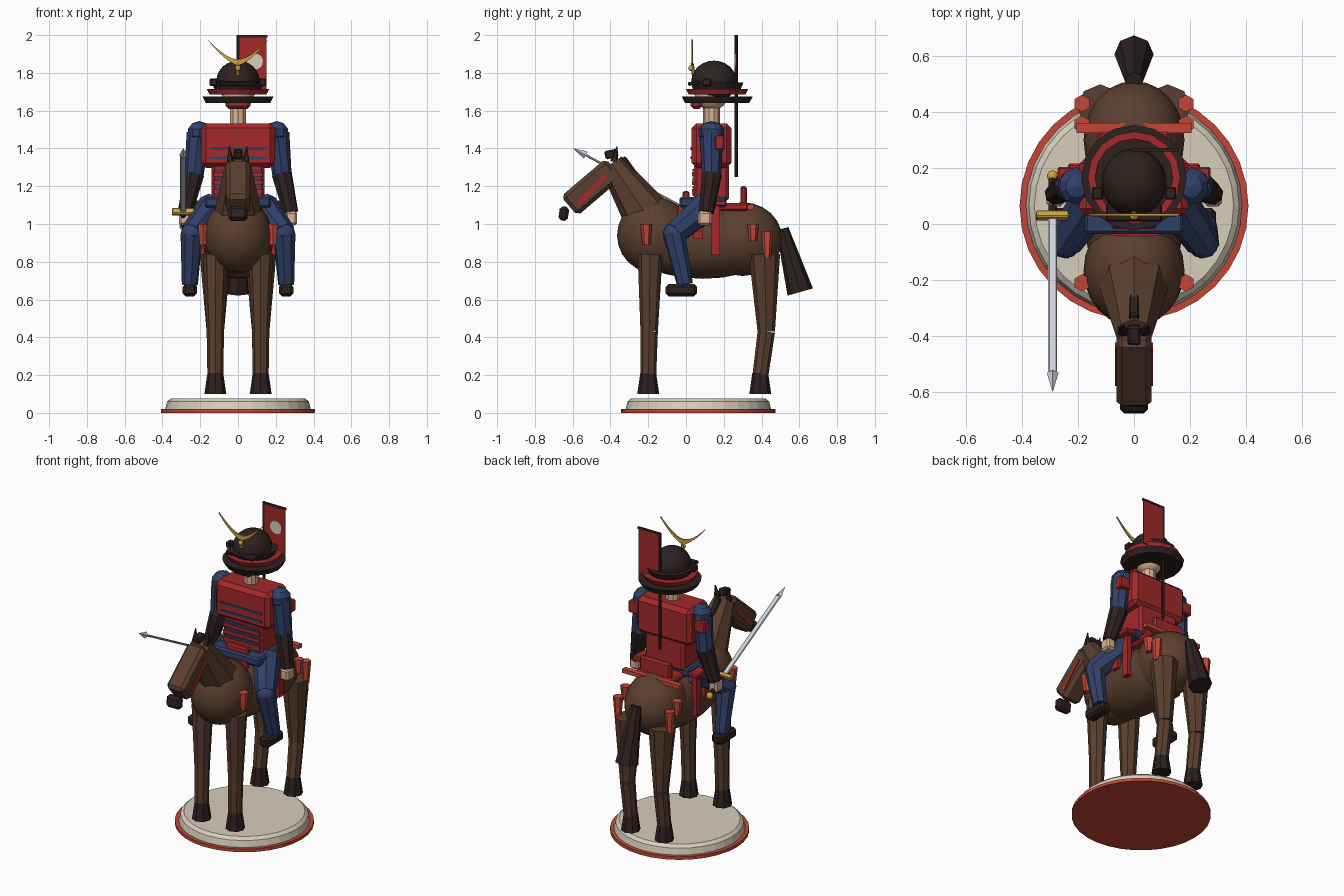
import bpy, bmesh, math
from mathutils import Vector, Matrix

if "Cube" in bpy.data.objects:
    bpy.data.objects.remove(bpy.data.objects["Cube"])


def material(name, *rgb):
    m = bpy.data.materials.new(name)
    m.use_nodes = True
    m.diffuse_color = (*rgb, 1)
    m.node_tree.nodes["Principled BSDF"].inputs["Base Color"].default_value = (*rgb, 1)
    return m


COAT = material("chestnut coat", .105, .05, .028)
DARK = material("dark lacquer", .026, .015, .014)
RED = material("armour red", .37, .022, .022)
CORD = material("orange red", .55, .062, .036)
BLUE = material("indigo cloth", .03, .052, .14)
SKIN = material("skin", .7, .45, .29)
GOLD = material("gold", .6, .36, .05)
STEEL = material("steel", .62, .65, .7)
CREAM = material("cream", .68, .62, .5)


def finish(name, bm, mat, matrix=None, smooth=False):
    if matrix is not None:
        bm.transform(matrix)
    bmesh.ops.recalc_face_normals(bm, faces=bm.faces)
    mesh = bpy.data.meshes.new(name)
    bm.to_mesh(mesh)
    bm.free()
    mesh.materials.append(mat)
    for p in mesh.polygons:
        p.use_smooth = smooth
    obj = bpy.data.objects.new(name, mesh)
    bpy.context.collection.objects.link(obj)
    return obj


def tube(name, a, b, r0, r1, mat, sides=8):
    a, b = Vector(a), Vector(b)
    axis = b - a
    bm = bmesh.new()
    bmesh.ops.create_cone(bm, cap_ends=True, segments=sides, radius1=r0, radius2=r1, depth=axis.length)
    turn = axis.to_track_quat('Z', 'Y').to_matrix().to_4x4()
    return finish(name, bm, mat, Matrix.Translation((a + b) / 2) @ turn)


def box(name, centre, size, mat, bevel=0, tilt=0):
    bm = bmesh.new()
    bmesh.ops.create_cube(bm, size=1)
    bm.transform(Matrix.Diagonal((*size, 1)))
    if bevel:
        bmesh.ops.bevel(bm, geom=bm.edges[:], offset=bevel, segments=1, affect='EDGES')
    return finish(name, bm, mat, Matrix.Translation(centre) @ Matrix.Rotation(tilt, 4, 'X'))


def ball(name, centre, radii, mat, detail=24, smooth=True):
    bm = bmesh.new()
    bmesh.ops.create_uvsphere(bm, u_segments=detail, v_segments=detail // 2, radius=1)
    return finish(name, bm, mat, Matrix.Translation(centre) @ Matrix.Diagonal((*radii, 1)), smooth)


# Display base
MID = .065
tube("base_rim", (0, MID, 0), (0, MID, .02), .408, .408, CORD, 32)
tube("base_side", (0, MID, .02), (0, MID, .06), .385, .375, CREAM, 32)
tube("base_top", (0, MID, .06), (0, MID, .077), .375, .355, CREAM, 32)

# Horse body, neck and head
ball("horse_chest", (0, -.165, .94), (.18, .2, .2), COAT)
ball("horse_belly", (0, .09, .9), (.185, .4, .19), COAT)
ball("horse_rump", (0, .3, .92), (.18, .21, .195), COAT)
tube("horse_neck", (0, -.19, 1.02), (0, -.395, 1.32), .135, .066, COAT)
TILT = math.atan2(.2, .235)
box("horse_head", (0, -.5, 1.195), (.125, .31, .135), COAT, .02, TILT)
box("horse_muzzle", (0, -.647, 1.055), (.1, .05, .075), DARK, .015, -.15)
box("mane", (0, -.268, 1.26), (.036, .225, .03), DARK, .006, -.95)
box("forelock", (0, -.395, 1.37), (.048, .07, .045), DARK, .008, .2)
tube("tail", (0, .51, .975), (0, .605, .64), .033, .07, DARK)
for s, side in ((1, "left"), (-1, "right")):
    tube("horse_ear_" + side, (s * .04, -.38, 1.33), (s * .047, -.365, 1.41), .022, .003, DARK, 5)
    box("bridle_" + side, (s * .063, -.5, 1.18), (.008, .2, .025), RED, 0, TILT + .1)
    x = s * .12
    # Front and hind legs
    for end, hip, knee, foot, r in (("front", -.19, -.195, -.2, .066), ("hind", .415, .425, .393, .083)):
        tag = end + "_" + side
        tube("thigh_" + tag, (x, hip, .84), (x, knee, .43), r, .046, COAT)
        tube("shin_" + tag, (x, knee, .43), (x, foot, .19), .046, .042, COAT)
        tube("hoof_" + tag, (x, foot, .1), (x, foot, .21), .058, .042, DARK)
    # Harness tassels
    for i, (y, low, high) in enumerate(((-.21, .89, 1), (.355, .91, 1), (.43, .82, .96))):
        tube(f"tassel_{i}_{side}", (s * .185, y, low), (s * .185, y, high), .02, .031, CORD, 6)

# Saddle
box("saddle_bar", (0, .342, 1.09), (.41, .035, .025), CORD)
box("saddle_seat", (0, .16, 1.09), (.26, .34, .04), RED, .01)
box("cantle", (0, .305, 1.15), (.22, .035, .1), RED, .01)
box("pommel", (0, 0, 1.15), (.16, .035, .05), RED, .008)

# Rider torso with laced bands
box("hips", (0, .09, 1.115), (.35, .25, .055), BLUE, .01)
box("lower_torso", (0, .135, 1.22), (.28, .185, .2), RED, .015)
box("chest_armour", (0, .135, 1.415), (.39, .21, .235), RED, .025)
for z in (1.4, 1.35):
    box("chest_lacing", (0, .029, z), (.3, .008, .014), BLUE)
for z in (1.285, 1.24, 1.195, 1.155):
    box("waist_lacing", (0, .039, z), (.25, .008, .014), BLUE)
    box("waist_band", (0, .042, z - .022), (.26, .02, .022), RED)
box("front_skirt_plate", (0, -.03, 1.06), (.18, .025, .08), RED)

for s, side in ((1, "left"), (-1, "right")):
    # Arms
    ball("shoulder_" + side, (s * .205, .135, 1.485), (.066, .07, .06), BLUE, 10, False)
    tube("upper_arm_" + side, (s * .21, .135, 1.48), (s * .235, .135, 1.24), .062, .05, BLUE)
    box("shoulder_plate_" + side, (s * .235, .178, 1.43), (.075, .05, .075), RED, .006)
    tube("forearm_" + side, (s * .232, .137, 1.265), (s * .28, .107, 1.06), .055, .04, DARK)
    box("hand_" + side, (s * .282, .1, 1.03), (.062, .075, .075), SKIN, .012)
    # Legs and feet
    knee = (s * .245, -.065, .95)
    tube("rider_thigh_" + side, (s * .13, .11, 1.09), knee, .085, .062, BLUE)
    ball("rider_knee_" + side, knee, (.058, .058, .058), BLUE, 12)
    tube("rider_calf_" + side, knee, (s * .255, -.005, .68), .06, .043, BLUE)
    box("rider_foot_" + side, (s * .255, -.025, .65), (.075, .165, .065), DARK, .015)
    # Hanging skirt plates
    box("skirt_side_" + side, (s * .185, .157, .975), (.03, .045, .28), RED)
    box("skirt_front_" + side, (s * .185, .065, 1.01), (.03, .05, .18), RED)
    box("skirt_top_" + side, (s * .2, .16, 1.11), (.07, .11, .03), RED, .006)

# Neck, face and helmet
HY = .148
tube("neck", (0, .135, 1.5), (0, .135, 1.66), .044, .044, SKIN, 10)
ball("head", (0, .135, 1.69), (.085, .09, .09), SKIN, 16)
box("face_guard", (0, .055, 1.64), (.13, .06, .06), RED, .015)
tube("neck_guard_low", (0, .165, 1.64), (0, .165, 1.675), .17, .188, DARK, 16)
tube("neck_guard_mid", (0, .165, 1.685), (0, .165, 1.715), .15, .165, RED, 16)
tube("neck_guard_top", (0, .165, 1.715), (0, .165, 1.75), .125, .14, DARK, 16)
ball("helmet_bowl", (0, HY, 1.755), (.115, .12, .11), DARK)
box("helmet_peak", (0, .04, 1.745), (.2, .06, .02), DARK, .005, .15)
for s in (-1, 1):
    box("helmet_wing", (s * .13, .11, 1.75), (.04, .045, .04), DARK, .006)

# Curved crest
bm = bmesh.new()
rows = []
for i in range(17):
    x = -.16 + .02 * i
    t = abs(x) / .16
    low = 1.84 + .135 * t ** 1.5
    rows.append([bm.verts.new((x, .033, z)) for z in (low, low + .002 + .03 * (1 - t))])
for p, q in zip(rows, rows[1:]):
    bm.faces.new((p[0], q[0], q[1], p[1]))
crest = finish("crest", bm, GOLD)
mod = crest.modifiers.new("Thickness", 'SOLIDIFY')
mod.thickness, mod.offset = .01, 0
tube("crest_stem", (0, .04, 1.79), (0, .033, 1.85), .01, .008, GOLD, 6)
ball("crest_boss", (0, .027, 1.825), (.016, .014, .016), GOLD, 10)

# Back banner
tube("banner_pole", (0, .265, 1.25), (0, .265, 2), .009, .009, DARK, 6)
box("banner_crossbar", (.077, .265, 1.994), (.16, .012, .012), DARK)
box("banner_cloth", (.077, .265, 1.845), (.15, .007, .29), RED)
tube("banner_disc", (.09, .262, 1.86), (.09, .258, 1.86), .042, .042, CREAM, 20)

# Sword along a slanted axis
grip = Vector((-.29, .03, 1.065))
tip = Vector((-.29, -.597, 1.4))
way = (tip - grip).normalized()
slant = -math.asin(way.z)


def along(d):
    return grip + way * d


reach = (tip - grip).length
box("sword_blade", along((reach - .07) / 2), (.032, reach - .07, .012), STEEL, .004, slant)
point = tube("sword_point", along(reach - .075), tip, .021, .001, STEEL, 4)
box("sword_guard", grip, (.12, .028, .035), GOLD, .005, slant)
tube("sword_grip", grip, along(-.15), .015, .015, DARK)
ball("sword_pommel", along(-.16), (.022, .022, .022), GOLD, 10)
